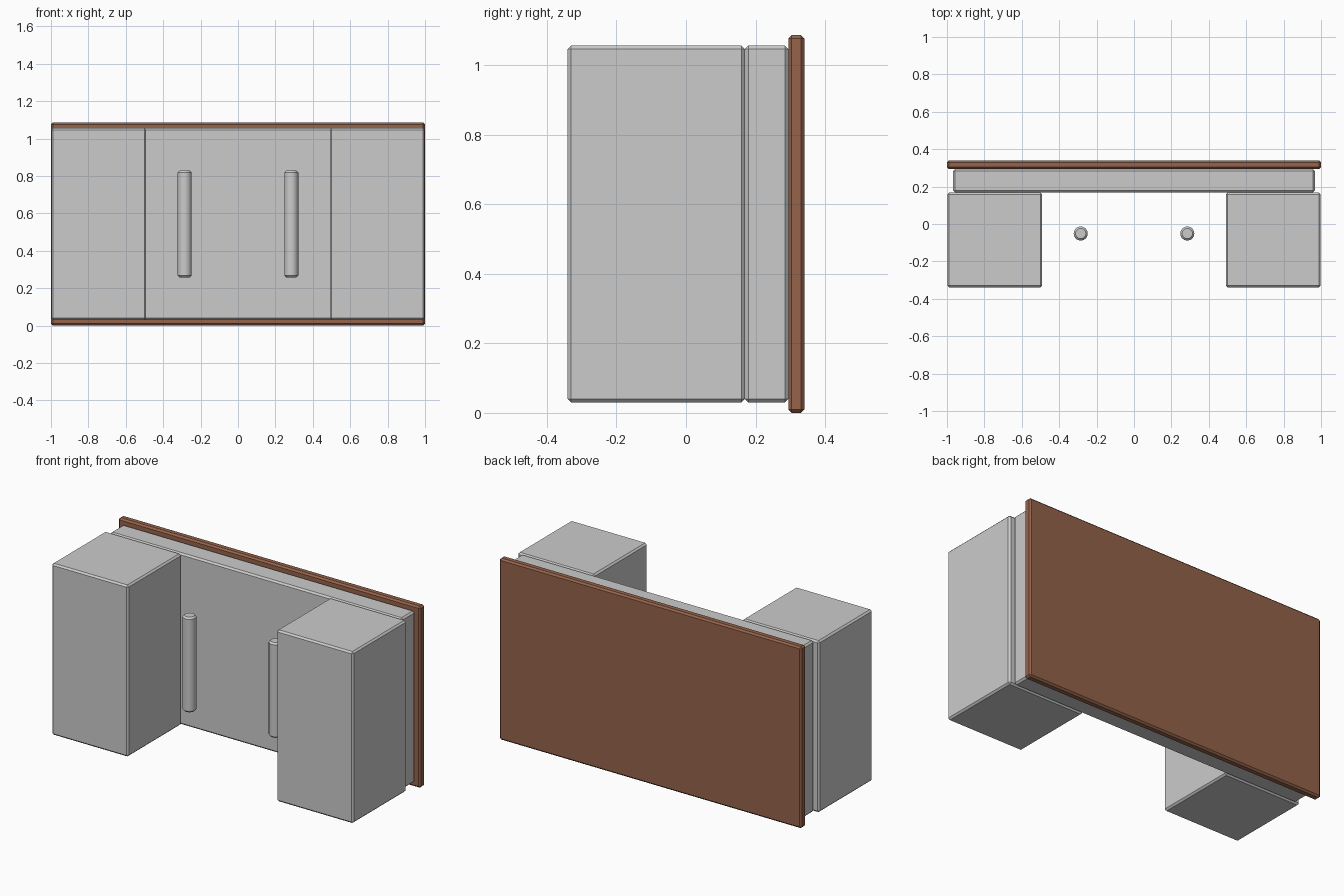
import bpy

if "Cube" in bpy.data.objects:
    bpy.data.objects.remove(bpy.data.objects["Cube"])

H = 1.086          # full height
MID = H / 2        # every part is centred on this height


def finish(ob, name, bevel):
    ob.name = ob.data.name = name
    bpy.ops.object.transform_apply(location=False, rotation=False, scale=True)
    mod = ob.modifiers.new("edge_chamfer", 'BEVEL')
    mod.width = bevel
    mod.segments = 1
    mod.limit_method = 'ANGLE'
    return ob


def box(name, x0, x1, y0, y1, height, bevel=0.01):
    bpy.ops.mesh.primitive_cube_add(size=1, location=((x0 + x1) / 2, (y0 + y1) / 2, MID))
    ob = bpy.context.object
    ob.scale = (x1 - x0, y1 - y0, height)
    return finish(ob, name, bevel)


def rod(name, x, y, radius, height):
    bpy.ops.mesh.primitive_cylinder_add(vertices=32, radius=radius, depth=height,
                                        location=(x, y, MID))
    ob = finish(bpy.context.object, name, 0.01)
    bpy.ops.object.shade_smooth_by_angle(angle=0.52)
    return ob


# Wooden top board, standing upright at the back
board = box("top_board", -1, 1, 0.294, 0.34, H)
wood = bpy.data.materials.new("wood")
wood.diffuse_color = (0.30, 0.125, 0.07, 1)
wood.use_nodes = True
wood.node_tree.nodes["Principled BSDF"].inputs["Base Color"].default_value = wood.diffuse_color
board.data.materials.append(wood)

# Apron slab behind the board
box("apron", -0.967, 0.967, 0.169, 0.294, 1.026)

# Side pedestals and the free-standing rods between them
for side, s in (("left", -1), ("right", 1)):
    x0, x1 = sorted((s * 0.491, s * 0.998))
    box(side + "_pedestal", x0, x1, -0.34, 0.169, 1.026)
    rod(side + "_rod", s * 0.285, -0.051, 0.0375, 0.57)
